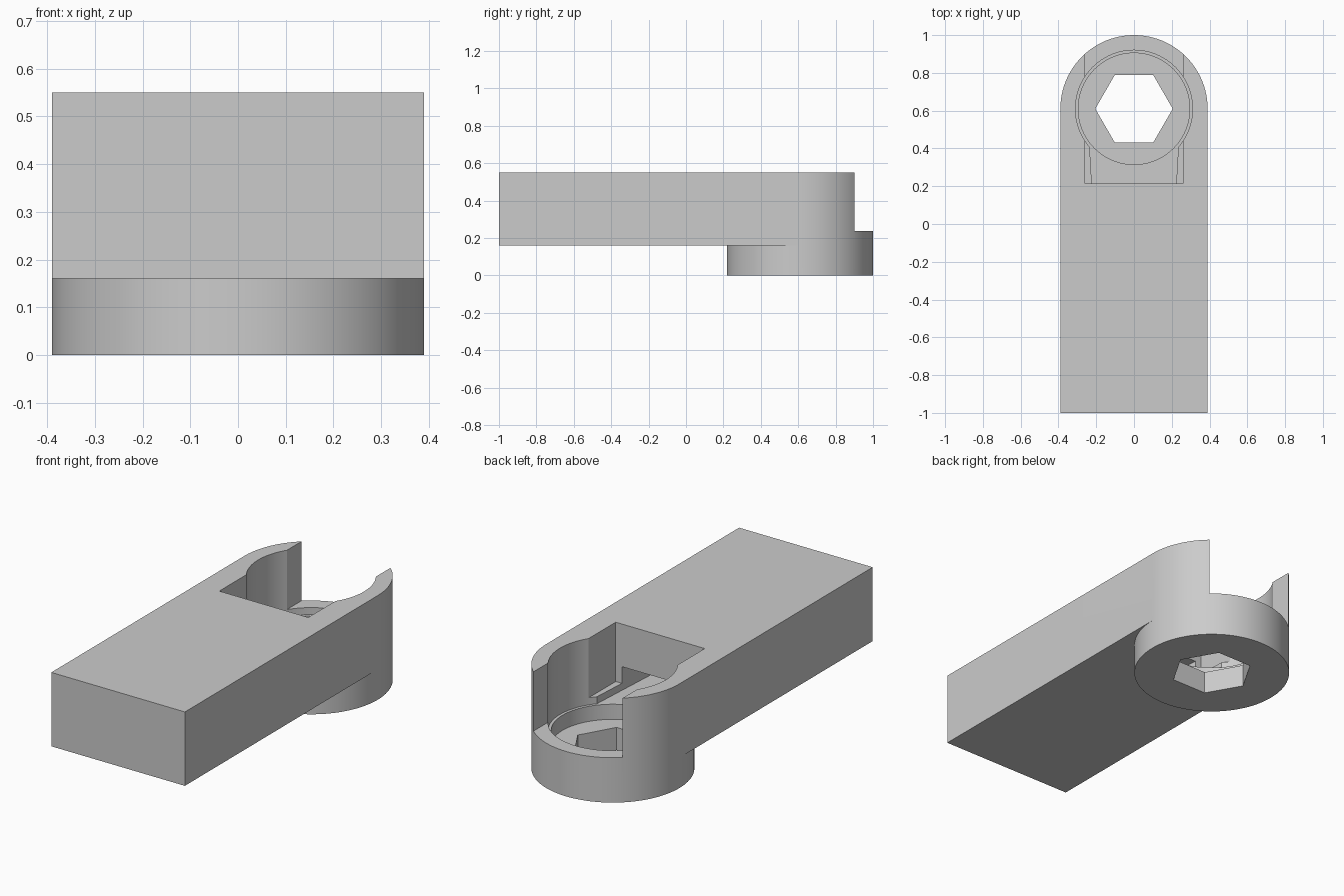
import bpy, bmesh
from math import cos, sin, tau

cube = bpy.data.objects.get("Cube")
if cube:
    bpy.data.objects.remove(cube, do_unlink=True)

HALF = 0.39      # half width of the bar and radius of the head
HEAD_Y = 0.61    # centre of the round head
TOP = 0.55

steel = bpy.data.materials.new("plain_grey")
steel.use_nodes = True
grey = (0.6, 0.6, 0.6, 1)
steel.diffuse_color = grey
steel.node_tree.nodes["Principled BSDF"].inputs["Base Color"].default_value = grey


def prism(name, outline, z0, z1):
    """Extrude a flat outline from z0 to z1."""
    bm = bmesh.new()
    face = bm.faces.new([bm.verts.new((x, y, z0)) for x, y in outline])
    result = bmesh.ops.extrude_face_region(bm, geom=[face])
    for item in result["geom"]:
        if isinstance(item, bmesh.types.BMVert):
            item.co.z = z1
    bmesh.ops.recalc_face_normals(bm, faces=bm.faces)
    mesh = bpy.data.meshes.new(name)
    bm.to_mesh(mesh)
    bm.free()
    mesh.materials.append(steel)
    obj = bpy.data.objects.new(name, mesh)
    bpy.context.collection.objects.link(obj)
    return obj


def ring(radius, sides):
    return [(radius * cos(tau * i / sides), HEAD_Y + radius * sin(tau * i / sides))
            for i in range(sides)]


def taper(y0, half0, y1, half1):
    return [(-half0, y0), (half0, y0), (half1, y1), (-half1, y1)]


def combine(target, tool, operation):
    mod = target.modifiers.new(tool.name, "BOOLEAN")
    mod.operation = operation
    mod.solver = "EXACT"
    mod.object = tool
    bpy.context.view_layer.objects.active = target
    bpy.ops.object.modifier_apply(modifier=mod.name)
    bpy.data.objects.remove(tool, do_unlink=True)


# Round head joined to the straight bar
body = prism("wrench_body", ring(HALF, 96), 0, TOP)
combine(body, prism("bar", taper(-1, HALF, HEAD_Y, HALF), 0.16, TOP), "UNION")

# Open slot, stepped bore, hexagonal socket and tapered inner channel
cutters = [
    prism("open_slot", taper(0.215, 0.26, 1.2, 0.26), 0.237, 0.8),
    prism("upper_bore", ring(0.31, 96), 0.2, 0.8),
    prism("lower_bore", ring(0.295, 96), 0.12, 0.7),
    prism("hex_socket", ring(0.205, 6), -0.1, 0.3),
    prism("inner_channel", taper(-0.8, 0.165, 0.5, 0.24), 0.2, 0.325),
]
for cutter in cutters:
    combine(body, cutter, "DIFFERENCE")

bpy.ops.object.select_all(action="DESELECT")
body.select_set(True)
bpy.context.view_layer.objects.active = body
bpy.ops.object.shade_smooth_by_angle(angle=0.5)
